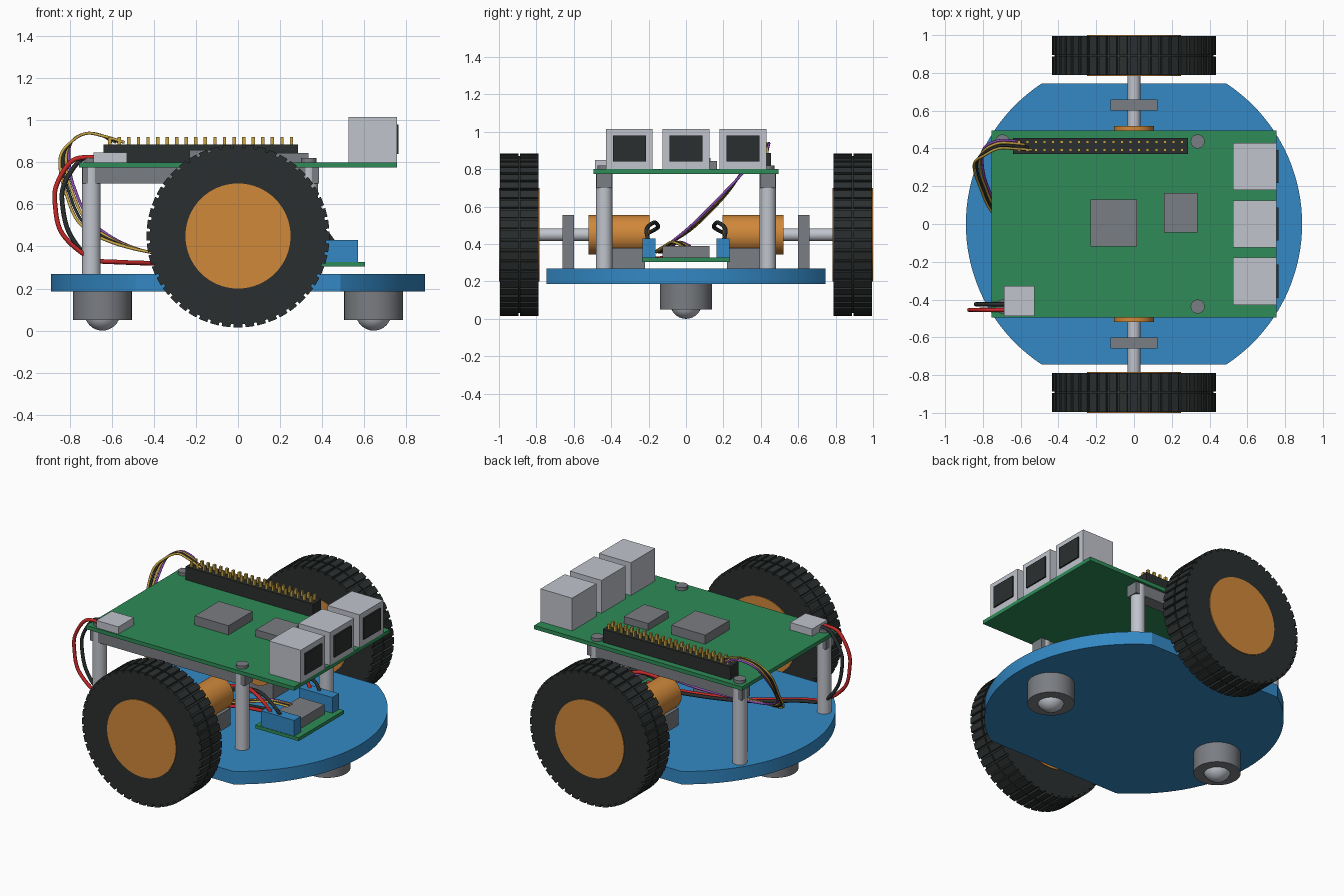
import bpy, bmesh, math
from mathutils import Matrix, Vector

cube = bpy.data.objects.get("Cube")
if cube:
    bpy.data.objects.remove(cube, do_unlink=True)


def material(name, hex_code):
    srgb = [int(hex_code[i:i + 2], 16) / 255 for i in (0, 2, 4)]
    col = [c / 12.92 if c < 0.04 else ((c + 0.055) / 1.055) ** 2.4 for c in srgb] + [1]
    m = bpy.data.materials.new(name)
    m.use_nodes = True
    m.diffuse_color = col
    m.node_tree.nodes["Principled BSDF"].inputs["Base Color"].default_value = col
    return m


BLUE = material("blue plastic", "3388C4")
GREEN = material("circuit green", "2E8B57")
DARK = material("dark rubber", "2B2F2F")
ORANGE = material("orange", "D0883A")
GRAY = material("mid gray", "7A7D82")
LIGHT = material("light metal", "C0C4CC")
GOLD = material("gold", "C8A545")
RED = material("red", "C82828")
PURPLE = material("purple", "8A4AB0")


def finish(name, bm, mat):
    bmesh.ops.recalc_face_normals(bm, faces=bm.faces)
    me = bpy.data.meshes.new(name)
    bm.to_mesh(me)
    bm.free()
    for p in me.polygons:
        p.use_smooth = True
    me.set_sharp_from_angle(angle=math.radians(30))
    me.materials.append(mat)
    ob = bpy.data.objects.new(name, me)
    bpy.context.collection.objects.link(ob)
    return ob


def add_box(bm, x, y, z, turn=Matrix()):
    centre = Matrix.Translation([(a + b) / 2 for a, b in (x, y, z)])
    size = Matrix.Diagonal([b - a for a, b in (x, y, z)] + [1])
    bmesh.ops.create_cube(bm, size=1, matrix=turn @ centre @ size)


def box(name, mat, x, y, z):
    bm = bmesh.new()
    add_box(bm, x, y, z)
    return finish(name, bm, mat)


def rod(name, mat, start, end, r, sides=48):
    a, b = Vector(start), Vector(end)
    turn = (b - a).to_track_quat('Z', 'Y').to_matrix().to_4x4()
    bm = bmesh.new()
    bmesh.ops.create_cone(bm, cap_ends=True, segments=sides, radius1=r, radius2=r,
                          depth=(b - a).length, matrix=Matrix.Translation((a + b) / 2) @ turn)
    return finish(name, bm, mat)


def wire(name, mat, points, r):
    cu = bpy.data.curves.new(name, 'CURVE')
    cu.dimensions = '3D'
    cu.bevel_depth = r
    cu.bevel_resolution = 2
    cu.resolution_u = 10
    cu.use_fill_caps = True
    sp = cu.splines.new('BEZIER')
    sp.bezier_points.add(len(points) - 1)
    pts = [Vector(p) for p in points]
    for i, p in enumerate(sp.bezier_points):
        p.handle_left_type = p.handle_right_type = 'FREE'
        slope = (pts[min(i + 1, len(pts) - 1)] - pts[max(i - 1, 0)]) / 6
        p.co, p.handle_left, p.handle_right = pts[i], pts[i] - slope, pts[i] + slope
    cu.materials.append(mat)
    ob = bpy.data.objects.new(name, cu)
    bpy.context.collection.objects.link(ob)


def span(c, half):
    return (c - half, c + half)


# Base plate: a disc with its front and back cut straight
bm = bmesh.new()
R, CUT = 0.89, 0.745
limit = math.asin(CUT / R)
ring = []
for base in (0, math.pi):
    for i in range(41):
        a = base - limit + 2 * limit * i / 40
        ring.append(bm.verts.new((R * math.cos(a), R * math.sin(a), 0.185)))
face = bm.faces.new(ring)
ext = bmesh.ops.extrude_face_region(bm, geom=[face], use_keep_orig=True)
top = [v for v in ext["geom"] if isinstance(v, bmesh.types.BMVert)]
bmesh.ops.translate(bm, verts=top, vec=(0, 0, 0.085))
finish("base_plate", bm, BLUE)

# Ball casters
for side, x in (("left", 0.645), ("right", -0.645)):
    rod(f"caster_housing_{side}", GRAY, (x, 0, 0.05), (x, 0, 0.19), 0.14)
    bm = bmesh.new()
    bmesh.ops.create_uvsphere(bm, u_segments=32, v_segments=16, radius=0.085,
                              matrix=Matrix.Translation((x, 0, 0.085)))
    finish(f"caster_ball_{side}", bm, LIGHT)

# Drive train, one set at the front and one at the back
AXLE_Z = 0.45
TEETH = 48
for side, s in (("front", -1), ("back", 1)):
    def at(y):
        return (0, s * y, AXLE_Z)

    def y_range(a, b):
        return tuple(sorted((s * a, s * b)))

    rod(f"tyre_{side}", DARK, at(0.788), at(0.995), 0.42, 96)
    rod(f"hub_{side}", ORANGE, at(0.783), at(1.0), 0.25, 64)
    bm = bmesh.new()
    for i in range(TEETH):
        turn = Matrix.Translation((0, 0, AXLE_Z)) @ Matrix.Rotation(math.tau * i / TEETH, 4, 'Y')
        for row in ((0.788, 0.887), (0.896, 0.995)):
            add_box(bm, span(0, 0.021), y_range(*row), (0.40, 0.435), turn)
    finish(f"tread_{side}", bm, DARK)
    rod(f"axle_{side}", LIGHT, at(0.5), at(0.79), 0.034, 32)
    box(f"bearing_block_{side}", GRAY, span(0, 0.125), y_range(0.6, 0.66), (0.27, 0.555))
    rod(f"motor_{side}", ORANGE, at(0.195), at(0.52), 0.105)
    box(f"motor_mount_{side}", GRAY, span(0, 0.1), y_range(0.22, 0.395), (0.27, 0.38))

    # Motor leads looping into the terminal block
    for lead, mat, dx in (("red", RED, 0), ("black", DARK, 0.07)):
        wire(f"motor_lead_{lead}_{side}", mat,
             [(dx / 2, s * 0.2, 0.46), (0.06 + dx, s * 0.15, 0.49),
              (0.2 + dx, s * 0.17, 0.515), (0.33 + dx, s * 0.21, 0.48),
              (0.39 + dx, s * 0.2, 0.41)], 0.011)

    # Posts, screws and rail under the main board
    for end, x in (("right", -0.697), ("left", 0.337)):
        rod(f"post_{side}_{end}", LIGHT, (x, s * 0.437, 0.27), (x, s * 0.437, 0.775), 0.044)
        rod(f"screw_{side}_{end}", GRAY, (x, s * 0.437, 0.795), (x, s * 0.437, 0.82), 0.037, 32)
    box(f"rail_{side}", GRAY, (-0.74, 0.385), span(s * 0.437, 0.041), (0.70, 0.776))

    # Terminal block on the driver board
    box(f"terminal_block_{side}", BLUE, (0.33, 0.57), y_range(0.163, 0.232), (0.325, 0.43))

# Motor driver board
box("driver_board", GREEN, (0.29, 0.605), span(0, 0.235), (0.305, 0.327))
box("driver_chip", GRAY, span(0.45, 0.09), span(0, 0.125), (0.325, 0.39))

# Main board with chips, power socket and ports
box("main_board", GREEN, span(0, 0.755), span(0, 0.495), (0.775, 0.80))
box("large_chip", GRAY, (-0.23, 0.015), (-0.12, 0.13), (0.80, 0.86))
box("small_chip", GRAY, (0.16, 0.335), (-0.045, 0.165), (0.80, 0.845))
box("power_socket", LIGHT, (-0.687, -0.527), (-0.487, -0.327), (0.80, 0.848))
for i, y in enumerate((-0.303, 0, 0.305)):
    box(f"port_{i + 1}", LIGHT, (0.525, 0.755), span(y, 0.125), (0.80, 1.015))
    box(f"port_opening_{i + 1}", DARK, (0.755, 0.764), span(y, 0.088), (0.84, 0.98))

# Pin header
box("pin_header", DARK, (-0.64, 0.285), (0.37, 0.455), (0.80, 0.886))
bm = bmesh.new()
for i in range(20):
    for y in (0.392, 0.433):
        add_box(bm, span(-0.61 + 0.0455 * i, 0.008), span(y, 0.008), (0.87, 0.92))
finish("header_pins", bm, GOLD)

# Power leads from the socket down to the driver board
for name, mat, bulge, y in (("red", RED, 0.035, -0.455), ("black", DARK, 0, -0.425)):
    wire(f"power_lead_{name}", mat,
         [(-0.67, y, 0.825), (-0.75 - bulge, y, 0.81), (-0.825 - bulge, y, 0.70),
          (-0.835 - bulge, y, 0.60), (-0.80 - bulge, y, 0.46), (-0.70, y + 0.01, 0.345),
          (-0.55, y + 0.06, 0.325), (-0.25, y + 0.25, 0.32), (0.1, y + 0.38, 0.33),
          (0.32, y + 0.40, 0.335)], 0.011)

# Signal wires from the header to the driver chip
for i, mat in enumerate((GOLD, DARK, GOLD, PURPLE)):
    d = 0.014 * (i - 1.5)
    wire(f"signal_wire_{i + 1}", mat,
         [(-0.54 - 0.02 * i, 0.413 + d, 0.895), (-0.64, 0.42 + d, 0.925),
          (-0.72, 0.42 + d, 0.938), (-0.79, 0.385 + d, 0.90), (-0.825 + d, 0.33 + d / 2, 0.82),
          (-0.80 + d, 0.21, 0.67 + d / 2), (-0.70 + d, 0.03, 0.49 + d / 2),
          (-0.43, -0.13 + d / 2, 0.375), (-0.05, -0.13 + d, 0.36),
          (0.25, -0.06 + d, 0.41), (0.38, d, 0.39)], 0.007)
